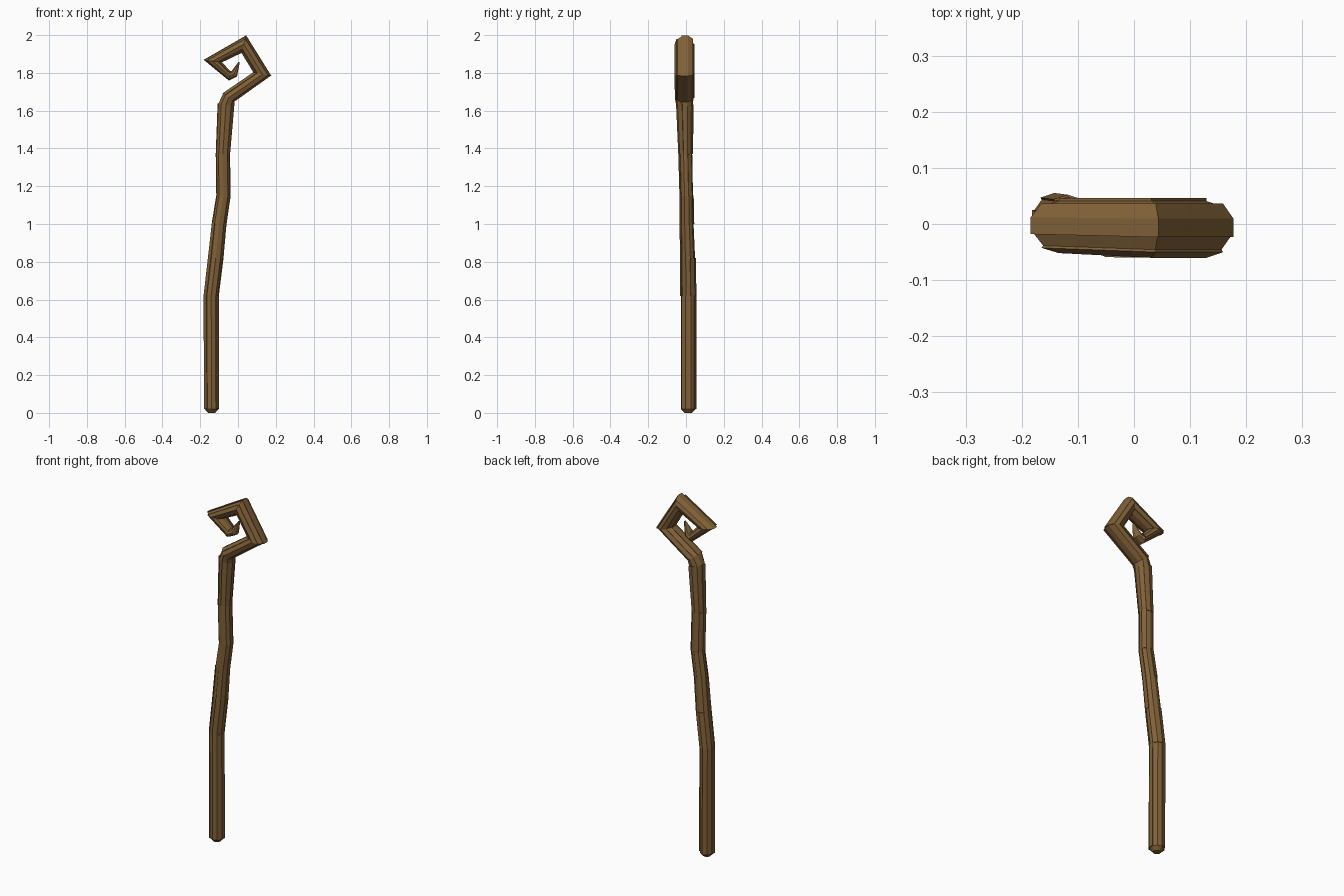
import bpy, bmesh, math
from mathutils import Vector

if "Cube" in bpy.data.objects:
    bpy.data.objects.remove(bpy.data.objects["Cube"])

SIDES = 10

# Centre line: x, y, z, half width in the bend plane, half depth
PATH = [
    (-0.14, 0.012, 0.0, 0.020, 0.020),
    (-0.14, 0.012, 0.02, 0.038, 0.039),
    (-0.142, 0.012, 0.62, 0.038, 0.039),
    (-0.118, 0.010, 0.82, 0.039, 0.038),
    (-0.100, 0.005, 1.00, 0.037, 0.035),
    (-0.077, 0.003, 1.15, 0.036, 0.034),
    (-0.080, -0.002, 1.37, 0.036, 0.035),
    (-0.064, -0.006, 1.63, 0.042, 0.042),
    (-0.050, -0.007, 1.668, 0.036, 0.047),
    (0.129, -0.007, 1.793, 0.034, 0.048),
    (0.031, -0.007, 1.952, 0.033, 0.048),
    (-0.134, -0.003, 1.862, 0.031, 0.044),
    (-0.045, 0.002, 1.783, 0.021, 0.035),
    (-0.020, 0.002, 1.795, 0.020, 0.028),
    (0.006, 0.002, 1.857, 0.004, 0.007),
]
# Raised bark strips: first ring, last ring, first side, number of sides
STRIPS = [
    (1, 2, 4, 2), (1, 2, 8, 2), (1, 3, 2, 1), (2, 3, 0, 2), (2, 4, 7, 1),
    (2, 3, 5, 1), (3, 4, 4, 2), (3, 5, 9, 1), (4, 5, 2, 2), (4, 6, 6, 2),
    (5, 6, 0, 1), (5, 6, 3, 2), (6, 7, 4, 1), (6, 8, 7, 2), (6, 7, 1, 2),
    (8, 11, 7, 1), (8, 10, 4, 2), (8, 11, 2, 1), (9, 11, 9, 2),
    (9, 12, 5, 1), (11, 13, 2, 2), (11, 13, 7, 1),
]

points = [Vector(p[:3]) for p in PATH]
Y = Vector((0, 1, 0))


def ring_point(i, side, scale=1.0):
    """Corner of the mitred cross-section at path point i."""
    before = (points[i] - points[max(i - 1, 0)]).normalized()
    after = (points[min(i + 1, len(points) - 1)] - points[i]).normalized()
    across = Y.cross((before + after).normalized())
    across.normalize()
    cos_half = max(math.sqrt((1 + before.dot(after)) / 2), 0.65)
    if i in (0, len(points) - 1):
        cos_half = 1.0
    a = 2 * math.pi * (side + 0.5) / SIDES
    _, _, _, width, depth = PATH[i]
    return (points[i] + across * (math.cos(a) * width * scale / cos_half)
            + Y * (math.sin(a) * depth * scale))


def skin(bm, loops):
    """Join closed loops of points into a capped solid."""
    rows = [[bm.verts.new(p) for p in loop] for loop in loops]
    n = len(rows[0])
    for lower, upper in zip(rows, rows[1:]):
        for j in range(n):
            k = (j + 1) % n
            bm.faces.new((lower[j], lower[k], upper[k], upper[j]))
    bm.faces.new(rows[0][::-1])
    bm.faces.new(rows[-1])


def finish(bm, name, material):
    bmesh.ops.recalc_face_normals(bm, faces=bm.faces[:])
    mesh = bpy.data.meshes.new(name)
    bm.to_mesh(mesh)
    bm.free()
    mesh.materials.append(material)
    obj = bpy.data.objects.new(name, mesh)
    bpy.context.collection.objects.link(obj)
    return obj


wood = bpy.data.materials.new("brown_wood")
wood.diffuse_color = (0.22, 0.12, 0.04, 1)
wood.use_nodes = True
wood.node_tree.nodes["Principled BSDF"].inputs["Base Color"].default_value = wood.diffuse_color

# Staff shaft with its angular spiral crook
bm = bmesh.new()
skin(bm, [[ring_point(i, s) for s in range(SIDES)] for i in range(len(PATH))])
finish(bm, "staff", wood)

# Bark strips with stepped ends lying along the faces
bm = bmesh.new()
for first, last, side, count in STRIPS:
    span = range(side, side + count + 1)
    skin(bm, [[ring_point(i, s, 1.11) for s in span]
              + [ring_point(i, s, 0.85) for s in reversed(span)]
              for i in range(first, last + 1)])
finish(bm, "bark_strips", wood)
